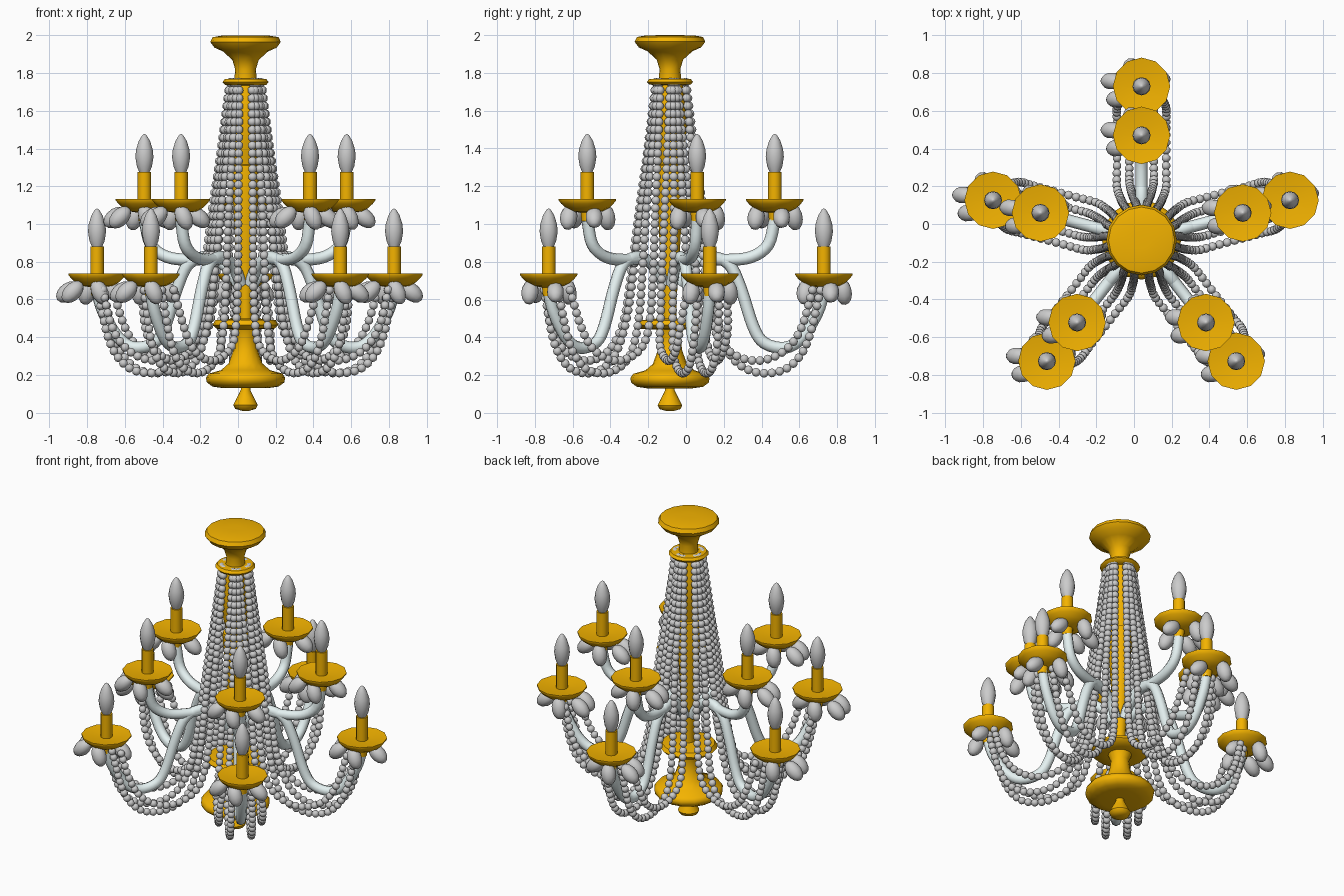
import bpy, bmesh, math
from mathutils import Vector, Matrix

if "Cube" in bpy.data.objects:
    bpy.data.objects.remove(bpy.data.objects["Cube"])

CX, CY = 0.04, -0.085                       # chandelier axis
ARM_ANGLES = [90, 15, 165, -52, 232]


def material(name, rgb):
    m = bpy.data.materials.new(name)
    m.diffuse_color = (*rgb, 1)
    m.use_nodes = True
    m.node_tree.nodes["Principled BSDF"].inputs["Base Color"].default_value = m.diffuse_color
    return m


GOLD = material("gold", (0.9, 0.45, 0.0))
GLASS = material("pale_glass", (0.78, 0.88, 0.88))


def finish(name, bm, mat=None, angle=40):
    me = bpy.data.meshes.new(name)
    bmesh.ops.recalc_face_normals(bm, faces=bm.faces)
    bm.to_mesh(me)
    bm.free()
    ob = bpy.data.objects.new(name, me)
    bpy.context.collection.objects.link(ob)
    if mat:
        me.materials.append(mat)
    bpy.ops.object.select_all(action='DESELECT')
    ob.select_set(True)
    bpy.context.view_layer.objects.active = ob
    bpy.ops.object.shade_smooth_by_angle(angle=math.radians(angle))
    return ob


def lathe(name, profile, pos, sides, mat=None):
    """Revolve an (r, z) profile around a vertical axis at pos, capping the ends."""
    bm = bmesh.new()
    rings = []
    for r, z in profile:
        rings.append([bm.verts.new((pos[0] + r * math.cos(2 * math.pi * i / sides),
                                    pos[1] + r * math.sin(2 * math.pi * i / sides),
                                    pos[2] + z)) for i in range(sides)])
    for a, b in zip(rings, rings[1:]):
        for i in range(sides):
            j = (i + 1) % sides
            bm.faces.new((a[i], a[j], b[j], b[i]))
    bm.faces.new(rings[0])
    bm.faces.new(rings[-1])
    return finish(name, bm, mat, 50)


def spline(points, steps=6):
    """Catmull-Rom curve through the points."""
    p = [Vector(q) for q in points]
    p = [2 * p[0] - p[1]] + p + [2 * p[-1] - p[-2]]
    out = []
    for i in range(1, len(p) - 2):
        a, b, c, d = p[i - 1:i + 3]
        for k in range(steps):
            t = k / steps
            out.append(0.5 * (2 * b + (c - a) * t + (2 * a - 5 * b + 4 * c - d) * t * t
                              + (3 * b - a - 3 * c + d) * t ** 3))
    return out + [p[-2]]


def on_arm(angle, r, side, z):
    """Arm coordinates (radius, sideways offset, height) to world."""
    a = math.radians(angle)
    return Vector((CX + r * math.cos(a) - side * math.sin(a),
                   CY + r * math.sin(a) + side * math.cos(a), z))


def tube(name, pts, radius, mat):
    cu = bpy.data.curves.new(name, 'CURVE')
    cu.dimensions = '3D'
    cu.bevel_depth = radius
    cu.bevel_resolution = 2
    cu.use_fill_caps = True
    sp = cu.splines.new('POLY')
    sp.points.add(len(pts) - 1)
    for q, p in zip(sp.points, pts):
        q.co = (*p, 1)
    cu.materials.append(mat)
    ob = bpy.data.objects.new(name, cu)
    bpy.context.collection.objects.link(ob)
    bpy.ops.object.select_all(action='DESELECT')
    ob.select_set(True)
    bpy.context.view_layer.objects.active = ob
    bpy.ops.object.convert(target='MESH')
    bpy.ops.object.shade_smooth_by_angle(angle=math.radians(50))


def bead_chain(name, pts, radius=0.0235, gap=0.042):
    bm = bmesh.new()
    travelled = 0
    for a, b in zip(pts, pts[1:]):
        length = (b - a).length
        while travelled <= length:
            bmesh.ops.create_icosphere(bm, subdivisions=2, radius=radius,
                                       matrix=Matrix.Translation(a.lerp(b, travelled / length)))
            travelled += gap
        travelled -= length
    finish(name, bm, None, 80)


# Central column, bottom to top
AXIS = (CX, CY, 0)
lathe("bottom_finial", [(0.02, 0.01), (0.055, 0.02), (0.065, 0.04), (0.045, 0.08),
                        (0.025, 0.12), (0.025, 0.15)], AXIS, 16, GOLD)
lathe("bottom_dish", [(0.12, 0.13), (0.175, 0.138), (0.205, 0.16), (0.21, 0.185), (0.195, 0.207),
                      (0.13, 0.225), (0.09, 0.26), (0.065, 0.33), (0.055, 0.4),
                      (0.075, 0.45)], AXIS, 16, GOLD)
lathe("lower_ring", [(0.08, 0.442), (0.155, 0.445), (0.175, 0.465), (0.16, 0.49),
                     (0.06, 0.5)], AXIS, 16, GOLD)
lathe("column", [(0.035, 0.49), (0.035, 0.6), (0.05, 0.8), (0.065, 1.1), (0.078, 1.29),
                 (0.075, 1.31), (0.04, 1.32)], AXIS, 12, GOLD)
lathe("upper_vase", [(0.05, 1.3), (0.06, 1.35), (0.082, 1.44), (0.093, 1.53), (0.085, 1.64),
                     (0.065, 1.75)], AXIS, 16, GOLD)
lathe("upper_ring", [(0.06, 1.735), (0.11, 1.738), (0.122, 1.752), (0.11, 1.768),
                     (0.06, 1.77)], AXIS, 16, GOLD)
lathe("canopy", [(0.06, 1.76), (0.055, 1.82), (0.07, 1.87), (0.12, 1.915), (0.165, 1.935),
                 (0.187, 1.965), (0.175, 1.99), (0.13, 1.998), (0.045, 2.0)], AXIS, 16, GOLD)

# Arm paths (radius, height), each ending under a candle cup
ARMS = {
    "upper": (0.555, 1.045, [(0.04, 0.68), (0.09, 0.76), (0.18, 0.815), (0.3, 0.81), (0.43, 0.825),
                             (0.52, 0.89), (0.555, 1.02)]),
    "lower": (0.815, 0.65, [(0.04, 0.68), (0.1, 0.77), (0.2, 0.825), (0.31, 0.79), (0.375, 0.66),
                            (0.44, 0.46), (0.5, 0.37), (0.61, 0.345), (0.7, 0.4), (0.78, 0.53),
                            (0.815, 0.64)]),
}
# Bead paths (radius, height, fraction of full sideways spread)
DEEP = [(0.085, 1.75, .12), (0.13, 1.4, .25), (0.18, 1.05, .4), (0.215, 0.75, .6), (0.25, 0.5, .8),
        (0.31, 0.32, 1), (0.4, 0.235, 1), (0.52, 0.21, 1), (0.64, 0.25, 1), (0.73, 0.38, 1),
        (0.8, 0.66, .9)]
SHALLOW = [(0.08, 1.75, .15), (0.115, 1.4, .34), (0.155, 1.05, .55), (0.185, 0.75, .72),
           (0.22, 0.5, .85), (0.28, 0.36, 1), (0.38, 0.29, 1), (0.5, 0.28, 1), (0.62, 0.34, 1),
           (0.7, 0.46, 1), (0.76, 0.67, .8)]

for n, ang in enumerate(ARM_ANGLES, 1):
    for level, (radius, base, path) in ARMS.items():
        tube(f"{level}_arm_{n}", spline([on_arm(ang, r, 0, z) for r, z in path], 4), 0.032, GLASS)
        pos = on_arm(ang, radius, 0, base)

        # Cup, candle and flame bulb
        lathe(f"{level}_cup_{n}", [(0.03, -0.03), (0.035, 0.015), (0.08, 0.022), (0.115, 0.04),
                                   (0.138, 0.062), (0.152, 0.08), (0.152, 0.088), (0.138, 0.086),
                                   (0.03, 0.075)], pos, 12, GOLD)
        lathe(f"{level}_candle_{n}", [(0.036, 0.02), (0.036, 0.23)], pos, 12, GOLD)
        lathe(f"{level}_bulb_{n}", [(0.025, 0.225), (0.04, 0.26), (0.048, 0.31), (0.044, 0.35),
                                    (0.03, 0.395), (0.012, 0.425), (0.002, 0.432)], pos, 12)

        # Crystal drops leaning sideways below the cup
        bm = bmesh.new()
        for deg in (165, 220, 290, 20, 100):
            t = math.radians(deg)
            out = Vector((math.cos(t), math.sin(t), 0))
            axis = Vector((1.3 * out.x, 0.15 * out.y, -1)).normalized()
            rot = axis.to_track_quat('Z', 'Y').to_matrix().to_4x4()
            c = pos + Vector((out.x * 0.13 - 0.03, out.y * 0.105, -0.01))
            bmesh.ops.create_uvsphere(bm, u_segments=10, v_segments=7, radius=1,
                                      matrix=Matrix.Translation(c) @ rot
                                      @ Matrix.Diagonal((0.046, 0.046, 0.07, 1)))
        finish(f"{level}_crystal_drops_{n}", bm, None, 60)

    # Four bead chains per arm, two deep and two shallow
    for kind, path, spread in (("deep", DEEP, 0.065), ("shallow", SHALLOW, 0.13)):
        for side, s in (("left", 1), ("right", -1)):
            bead_chain(f"{kind}_bead_chain_{side}_{n}",
                       spline([on_arm(ang, r, s * spread * f, z) for r, z, f in path]))
